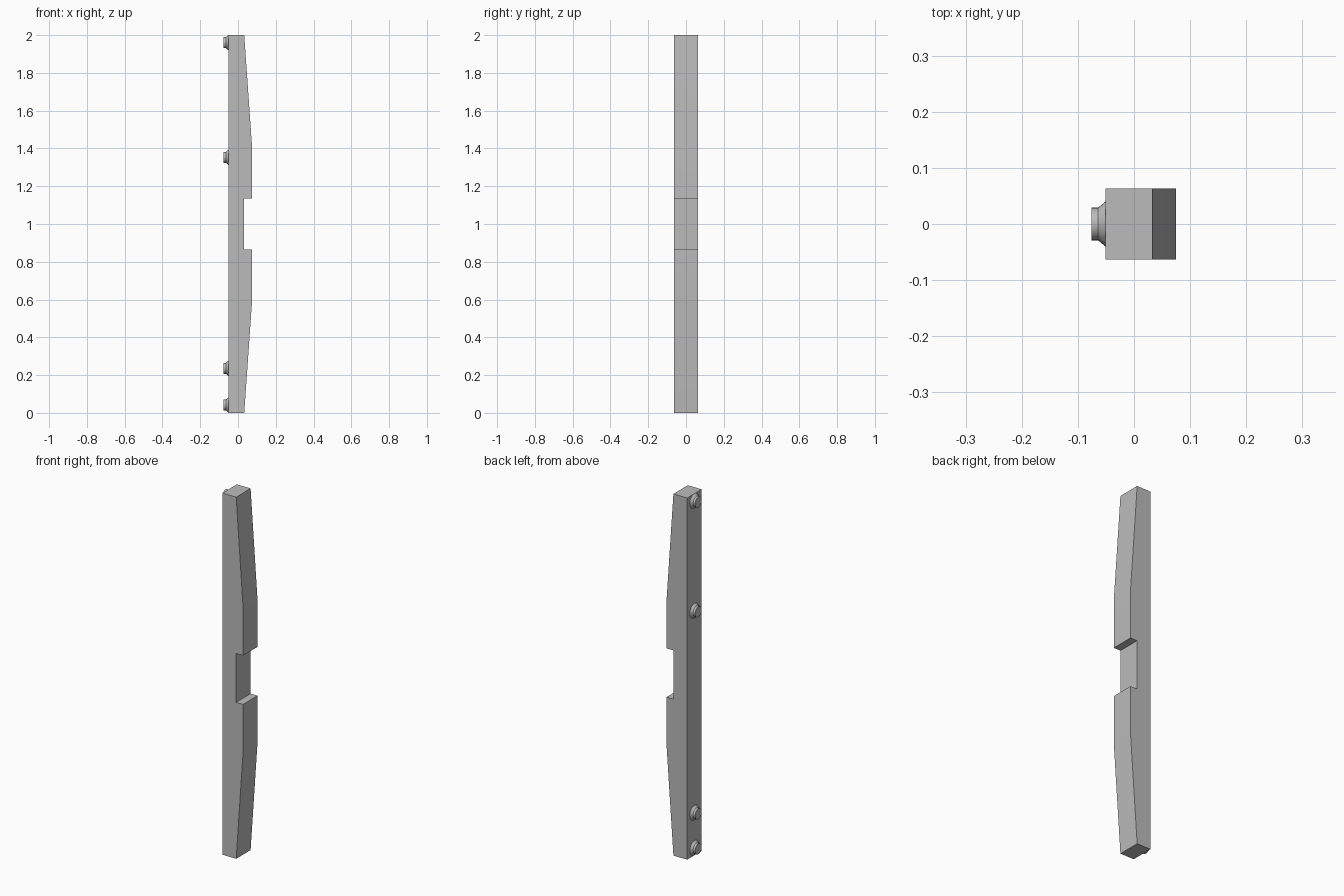
import bpy
import math

cube = bpy.data.objects.get("Cube")
if cube:
    bpy.data.objects.remove(cube, do_unlink=True)

grey = bpy.data.materials.new("light_grey")
grey.use_nodes = True
grey.diffuse_color = (0.5, 0.5, 0.5, 1)
grey.node_tree.nodes["Principled BSDF"].inputs["Base Color"].default_value = (0.5, 0.5, 0.5, 1)

BACK, SHALLOW, FULL = -0.051, 0.033, 0.075
HALF_WIDTH = 0.063


def make_object(name, verts, faces):
    mesh = bpy.data.meshes.new(name)
    mesh.from_pydata(verts, [], faces)
    mesh.materials.append(grey)
    obj = bpy.data.objects.new(name, mesh)
    bpy.context.collection.objects.link(obj)
    return obj


def select_only(obj):
    bpy.ops.object.select_all(action="DESELECT")
    obj.select_set(True)
    bpy.context.view_layer.objects.active = obj


def smooth(obj):
    select_only(obj)
    bpy.ops.object.shade_smooth_by_angle(angle=math.radians(30))


def lathe(name, profile, z, sides=32):
    """Spin (x, radius) points around the x axis, closing both ends."""
    verts, faces = [], []
    for x, r in profile:
        for i in range(sides):
            a = math.tau * i / sides
            verts.append((x, r * math.cos(a), z + r * math.sin(a)))
    for k in range(len(profile) - 1):
        for i in range(sides):
            j = (i + 1) % sides
            a, b = k * sides, (k + 1) * sides
            faces.append((a + i, b + i, b + j, a + j))
    faces.append(tuple(range(sides)))
    faces.append(tuple(reversed(range(len(verts) - sides, len(verts)))))
    return make_object(name, verts, faces)


def cut(target, cutter):
    select_only(target)
    mod = target.modifiers.new("cut", "BOOLEAN")
    mod.operation = "DIFFERENCE"
    mod.solver = "EXACT"
    mod.object = cutter
    bpy.ops.object.modifier_apply(modifier=mod.name)
    bpy.data.objects.remove(cutter, do_unlink=True)


# Tapered bar with a centre notch: the lower half profile is mirrored upwards
lower = [(SHALLOW, 0), (FULL, 0.6), (FULL, 0.865), (SHALLOW, 0.865)]
upper = [(x, 2 - z) for x, z in reversed(lower)]
outline = [(BACK, 0)] + lower + upper + [(BACK, 2)]
n = len(outline)
verts = [(x, y, z) for y in (-HALF_WIDTH, HALF_WIDTH) for x, z in outline]
faces = [tuple(range(n)), tuple(reversed(range(n, 2 * n)))]
faces += [(i, i + n, (i + 1) % n + n, (i + 1) % n) for i in range(n)]
bar = make_object("handle_bar", verts, faces)

# Through hole, counterbored from the mounting side
cut(bar, lathe("hole_cutter", [(-0.1, 0.052), (-0.006, 0.052), (-0.006, 0.027), (0.1, 0.027)], 1))
smooth(bar)

# Flared mounting studs with a hexagonal socket
for i, z in enumerate((0.042, 0.236, 1.353, 1.96)):
    stud = lathe(f"mounting_stud_{i + 1}",
                 [(-0.076, 0.029), (-0.064, 0.029), (BACK, 0.04)], z)
    cut(stud, lathe("socket_cutter", [(-0.1, 0.016), (-0.062, 0.016)], z, sides=6))
    smooth(stud)
